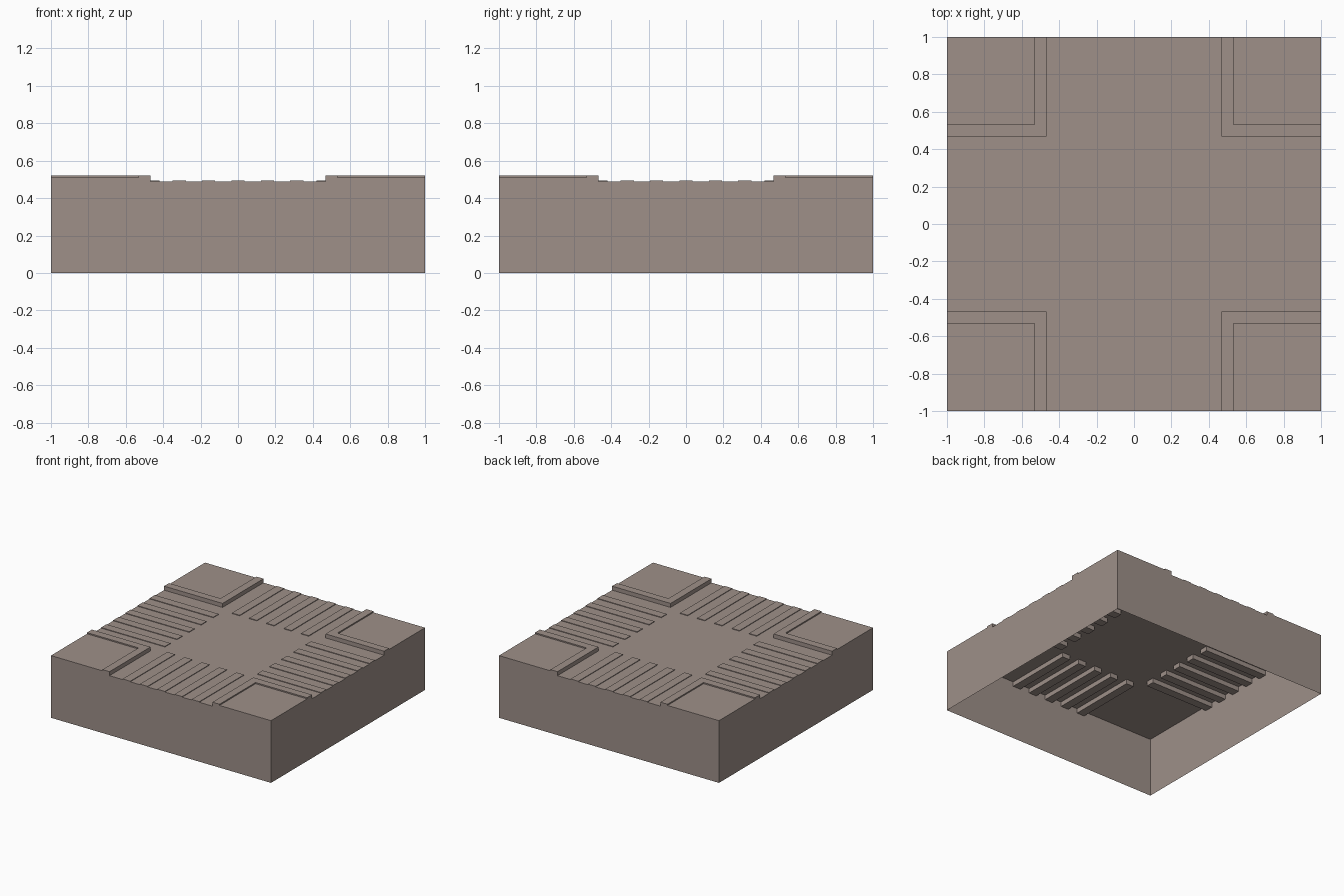
import bpy, bmesh

if "Cube" in bpy.data.objects:
    bpy.data.objects.remove(bpy.data.objects["Cube"])

ROAD, STRIPE, PAVE, CURB = 0.488, 0.493, 0.511, 0.521
IN, OUT, EDGE = 0.468, 0.532, 1.0

mat = bpy.data.materials.new("warm grey stone")
mat.diffuse_color = (0.342, 0.279, 0.25, 1)
mat.use_nodes = True
mat.node_tree.nodes["Principled BSDF"].inputs["Base Color"].default_value = mat.diffuse_color


def prism(name, pts, z0, z1, bottom=False):
    """Extrude a flat outline from z0 to z1, optionally leaving the bottom open."""
    bm = bmesh.new()
    lo = [bm.verts.new((x, y, z0)) for x, y in pts]
    hi = [bm.verts.new((x, y, z1)) for x, y in pts]
    n = len(pts)
    area = sum(pts[i][0] * pts[(i + 1) % n][1] - pts[(i + 1) % n][0] * pts[i][1] for i in range(n))
    faces = [bm.faces.new(hi)]
    for i in range(n):
        j = (i + 1) % n
        faces.append(bm.faces.new((lo[i], lo[j], hi[j], hi[i])))
    if bottom:
        faces.append(bm.faces.new(lo[::-1]))
    if area < 0:
        bmesh.ops.reverse_faces(bm, faces=faces)
    me = bpy.data.meshes.new(name)
    bm.to_mesh(me)
    bm.free()
    me.materials.append(mat)
    ob = bpy.data.objects.new(name, me)
    bpy.context.collection.objects.link(ob)
    return ob


def rect(x0, y0, x1, y1):
    return [(x0, y0), (x1, y0), (x1, y1), (x0, y1)]


# Tile block: road surface and side walls, hollow and open underneath
prism("road_block", rect(-EDGE, -EDGE, EDGE, EDGE), 0, ROAD)

# Four raised corners: L-shaped curb around a slightly lower pavement
curb = [(IN, IN), (EDGE, IN), (EDGE, OUT), (OUT, OUT), (OUT, EDGE), (IN, EDGE)]
for sx in (-1, 1):
    for sy in (-1, 1):
        place = lambda pts: [(sx * x, sy * y) for x, y in pts]
        prism("curb", place(curb), ROAD, CURB)
        prism("pavement", place(rect(OUT, OUT, EDGE, EDGE)), ROAD, PAVE)

# Crossing stripes: five thin bars on each arm, passing through the road sheet
for side in range(4):
    for k in range(-2, 3):
        c = k * 0.157
        pts = rect(c - 0.035, -EDGE, c + 0.035, -0.42)
        for _ in range(side):
            pts = [(-y, x) for x, y in pts]
        prism("crossing_stripe", pts, 0.45, STRIPE, bottom=True)
